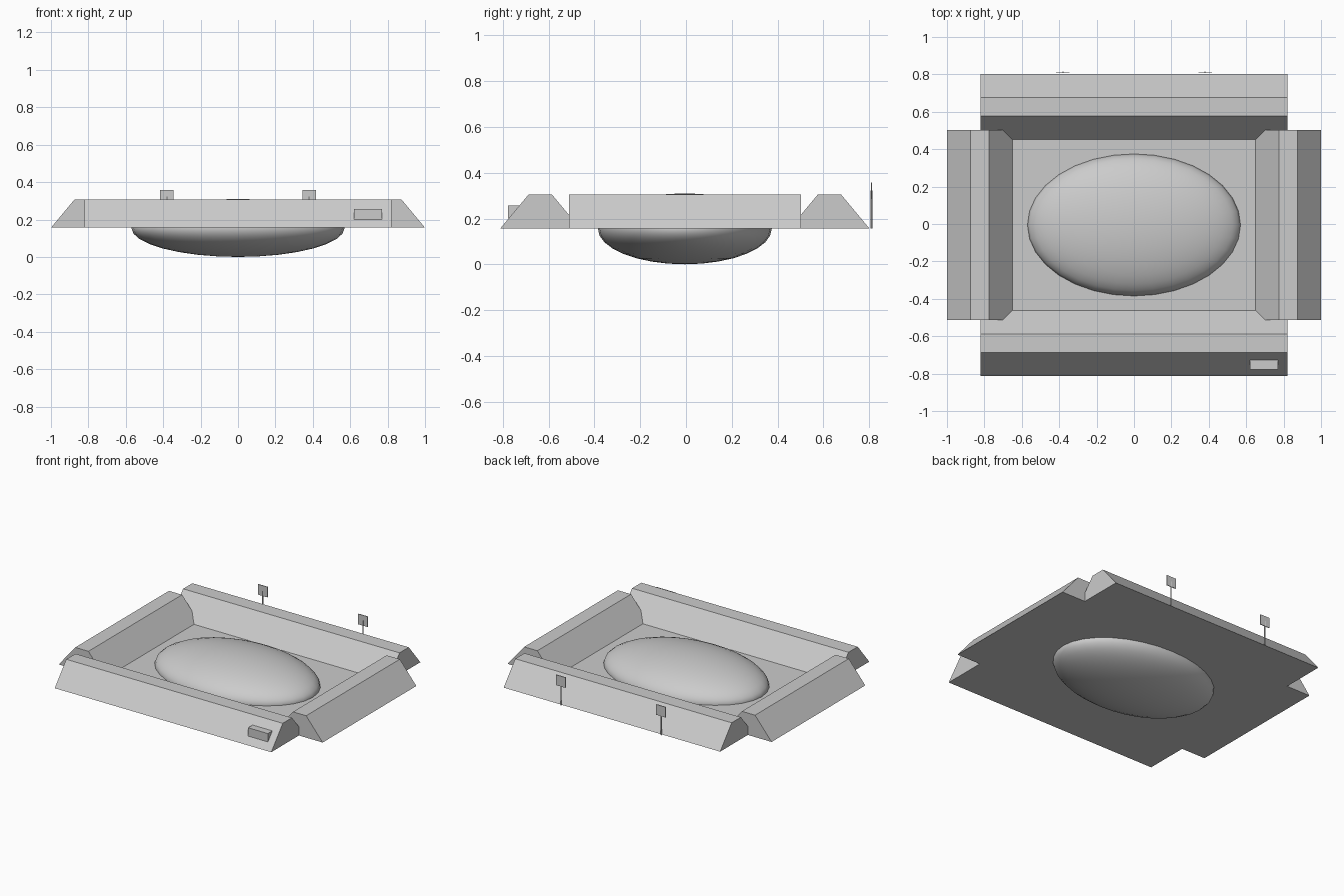
import bpy, bmesh, math
from mathutils import Matrix

if "Cube" in bpy.data.objects:
    bpy.data.objects.remove(bpy.data.objects["Cube"])

BASE, TOP, CY = 0.156, 0.306, -0.005


def make_object(name, bm):
    bmesh.ops.recalc_face_normals(bm, faces=bm.faces[:])
    mesh = bpy.data.meshes.new(name)
    bm.to_mesh(mesh)
    bm.free()
    obj = bpy.data.objects.new(name, mesh)
    bpy.context.collection.objects.link(obj)
    return obj


def berm(name, offset, half_len, angle):
    """Trapezoid profile extruded along x, pushed outwards and turned."""
    bm = bmesh.new()
    profile = [(-0.175, BASE), (-0.05, TOP), (0.05, TOP), (0.175, BASE)]
    verts = [bm.verts.new((-half_len, offset + y, z)) for y, z in profile]
    face = bm.faces.new(verts)
    ext = bmesh.ops.extrude_face_region(bm, geom=[face], use_keep_orig=True)
    moved = [g for g in ext["geom"] if isinstance(g, bmesh.types.BMVert)]
    bmesh.ops.translate(bm, verts=moved, vec=(2 * half_len, 0, 0))
    bm.transform(Matrix.Translation((0, CY, 0)) @ Matrix.Rotation(angle, 4, 'Z'))
    return make_object(name, bm)


def box(name, x, y, z):
    """Box from (min, max) pairs."""
    bm = bmesh.new()
    bmesh.ops.create_cube(bm, size=1)
    for v in bm.verts:
        v.co = [lo + (c + 0.5) * (hi - lo) for c, (lo, hi) in zip(v.co, (x, y, z))]
    return make_object(name, bm)


# Sloped banks on the four sides
berm("back_bank", 0.632, 0.82, 0)
berm("front_bank", 0.632, 0.82, math.pi)
berm("left_bank", 0.825, 0.507, math.pi / 2)
berm("right_bank", 0.825, 0.507, -math.pi / 2)

# Floor sheet between the banks
bpy.ops.mesh.primitive_plane_add(size=1, location=(0, CY, BASE))
floor = bpy.context.object
floor.name = "floor"
floor.scale = (1.30, 0.914, 1)

# Flattened ellipsoid passing through the floor
bpy.ops.mesh.primitive_uv_sphere_add(segments=32, ring_count=16, radius=1,
                                     location=(0, CY, 0.155))
mound = bpy.context.object
mound.name = "pond"
mound.scale = (0.57, 0.38, 0.155)
bpy.ops.object.shade_smooth()

# Block on the front bank
box("front_block", (0.62, 0.77), (-0.777, -0.71), (0.20, 0.257))

# Marker signs behind the back bank
for side, x in (("left", -0.38), ("right", 0.38)):
    bpy.ops.mesh.primitive_cylinder_add(vertices=8, radius=0.004, depth=0.166,
                                        location=(x, 0.811, BASE + 0.083))
    bpy.context.object.name = side + "_sign_post"
    box(side + "_sign_plate", (x - 0.036, x + 0.036), (0.809, 0.814), (0.286, 0.357))
